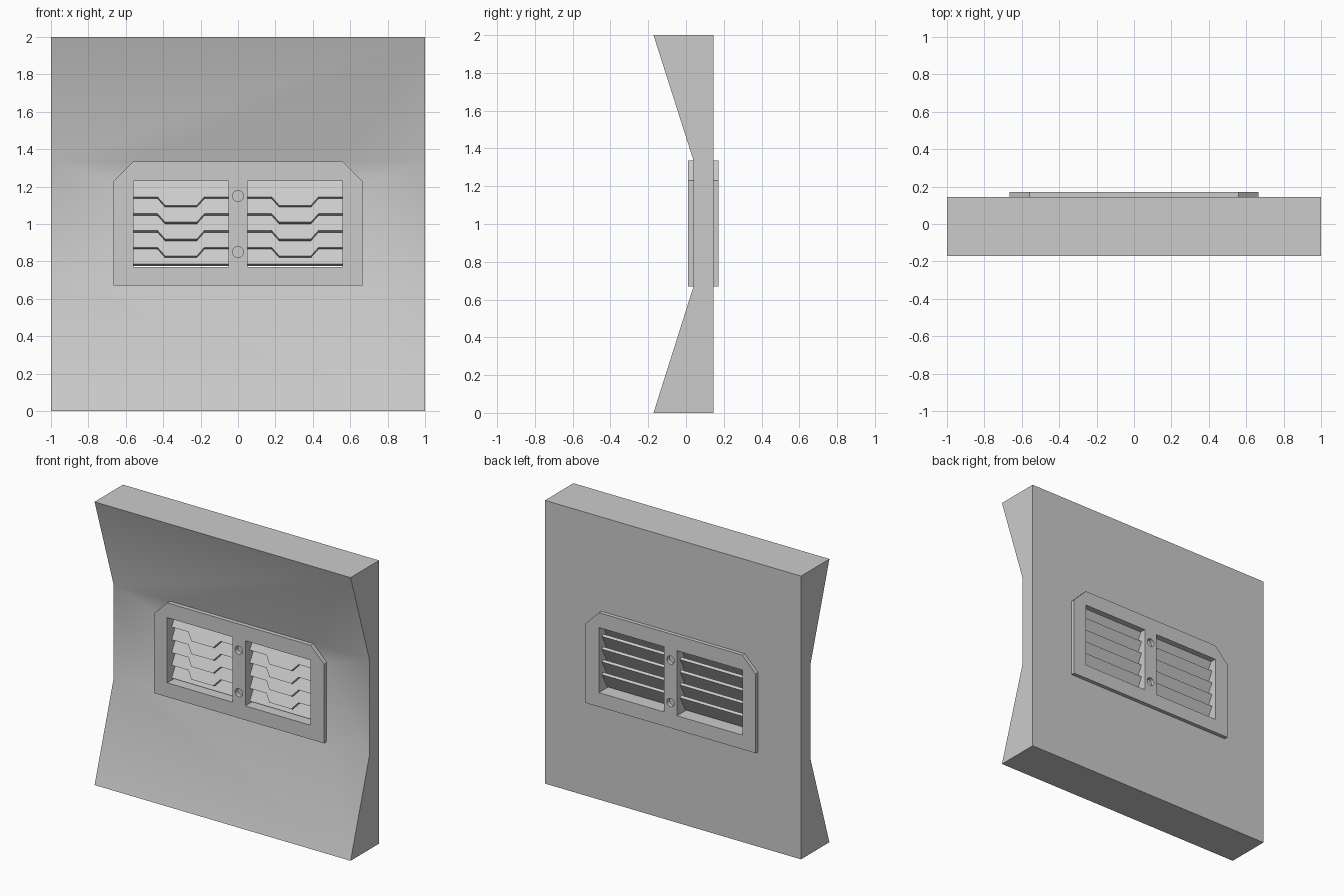
import bpy, bmesh, math
from mathutils import Vector

cube = bpy.data.objects.get("Cube")
if cube:
    bpy.data.objects.remove(cube, do_unlink=True)

grey = bpy.data.materials.new("plain_grey")
grey.use_nodes = True
COLOUR = (0.6, 0.6, 0.6, 1)
grey.diffuse_color = COLOUR
grey.node_tree.nodes["Principled BSDF"].inputs["Base Color"].default_value = COLOUR

LOW, SHOULDER, HIGH = 0.67, 1.23, 1.335      # frame heights
WIDE, NARROW = 0.665, 0.56                   # frame half widths
RIM, WAIST, BACK = -0.172, 0.04, 0.145       # slab depths
FRAME_FRONT, FRAME_BACK = 0.01, 0.172


def add_object(name, bm, smooth=False):
    bmesh.ops.recalc_face_normals(bm, faces=bm.faces)
    mesh = bpy.data.meshes.new(name)
    bm.to_mesh(mesh)
    bm.free()
    obj = bpy.data.objects.new(name, mesh)
    bpy.context.collection.objects.link(obj)
    mesh.materials.append(grey)
    if smooth:
        bpy.ops.object.select_all(action='DESELECT')
        obj.select_set(True)
        bpy.context.view_layer.objects.active = obj
        bpy.ops.object.shade_smooth_by_angle(angle=math.radians(30))
    return obj


# Slab with a tapering front and an opening for the frame
def build_slab():
    bm = bmesh.new()
    cache = {}

    def vert(x, z, y):
        key = (x, z, y)
        if key not in cache:
            cache[key] = bm.verts.new((x, y, z))
        return cache[key]

    def front_y(z):
        return RIM if z in (0, 2) else WAIST

    top = [(-1, 2), (1, 2), (1, HIGH), (NARROW, HIGH), (-NARROW, HIGH), (-1, HIGH)]
    bottom = [(-1, 0), (1, 0), (1, LOW), (WIDE, LOW), (-WIDE, LOW), (-1, LOW)]
    right = [(1, HIGH), (1, LOW), (WIDE, LOW), (WIDE, SHOULDER), (NARROW, HIGH)]
    left = [(-x, z) for x, z in right]
    for face in (top, bottom, right, left):
        bm.faces.new([vert(x, z, front_y(z)) for x, z in face])
        bm.faces.new([vert(x, z, BACK) for x, z in face])
    rim = [(-1, 0), (1, 0), (1, LOW), (1, HIGH), (1, 2), (-1, 2), (-1, HIGH), (-1, LOW)]
    hole = [(-WIDE, LOW), (WIDE, LOW), (WIDE, SHOULDER), (NARROW, HIGH),
            (-NARROW, HIGH), (-WIDE, SHOULDER)]
    for loop in (rim, hole):
        for a, b in zip(loop, loop[1:] + loop[:1]):
            bm.faces.new([vert(*a, front_y(a[1])), vert(*b, front_y(b[1])),
                          vert(*b, BACK), vert(*a, BACK)])
    add_object("wall_slab", bm, smooth=True)


# Frame cut by two windows and two round screw holes
def build_frame():
    outline = [(-WIDE, LOW), (WIDE, LOW), (WIDE, SHOULDER), (NARROW, HIGH),
               (-NARROW, HIGH), (-WIDE, SHOULDER)]
    loops = [outline]
    for s in (-1, 1):
        loops.append([(s * 0.05, 0.77), (s * NARROW, 0.77), (s * NARROW, SHOULDER), (s * 0.05, SHOULDER)])
    for z in SCREWS:
        loops.append([(0.029 * math.cos(i * math.tau / 24), z + 0.029 * math.sin(i * math.tau / 24))
                      for i in range(24)])
    curve = bpy.data.curves.new("frame_outline", 'CURVE')
    curve.dimensions = '2D'
    curve.fill_mode = 'BOTH'
    curve.extrude = (FRAME_BACK - FRAME_FRONT) / 2
    for loop in loops:
        spline = curve.splines.new('POLY')
        spline.points.add(len(loop) - 1)
        for p, (x, z) in zip(spline.points, loop):
            p.co = (x, z, 0, 1)
        spline.use_cyclic_u = True
    temp = bpy.data.objects.new("frame_outline", curve)
    bpy.context.collection.objects.link(temp)
    bpy.context.view_layer.update()
    flat = temp.evaluated_get(bpy.context.evaluated_depsgraph_get()).to_mesh()
    bm = bmesh.new()
    bm.from_mesh(flat)
    bpy.data.objects.remove(temp, do_unlink=True)
    bmesh.ops.remove_doubles(bm, verts=bm.verts, dist=0.0005)
    for v in bm.verts:
        x, z, depth = v.co
        v.co = (x, (FRAME_FRONT + FRAME_BACK) / 2 + depth, z)
    for f in bm.faces:
        f.smooth = False
    add_object("vent_frame", bm, smooth=True)


# Sunken screw heads filling the round holes
def build_screw(name, z):
    bm = bmesh.new()
    bmesh.ops.create_cone(bm, cap_ends=True, segments=24, radius1=0.03, radius2=0.03,
                          depth=BACK - WAIST)
    for v in bm.verts:
        x, y, d = v.co
        v.co = (x, (WAIST + BACK) / 2 + d, z + y)
    add_object(name, bm, smooth=True)


# Tilted louvre slat, its lower edge dipping in the middle
def build_slat(name, centre, z, dip):
    tilt = math.radians(29)
    up = Vector((0, math.sin(tilt), math.cos(tilt)))
    inward = Vector((0, math.cos(tilt), -math.sin(tilt))) * 0.02
    drop = -0.045 / math.cos(tilt) if dip else 0
    half = 0.257
    profile = [(-half, 0.125), (-half, 0)]
    if dip:
        profile += [(-0.125, 0), (-0.085, drop), (0.085, drop), (0.125, 0)]
    profile += [(half, 0), (half, 0.125)]
    bm = bmesh.new()
    origin = Vector((centre, 0.06, z))
    front = [bm.verts.new(origin + Vector((x, 0, 0)) + up * h) for x, h in profile]
    face = bm.faces.new(front)
    out = bmesh.ops.extrude_face_region(bm, geom=[face], use_keep_orig=True)
    moved = [g for g in out["geom"] if isinstance(g, bmesh.types.BMVert)]
    bmesh.ops.translate(bm, verts=moved, vec=inward)
    add_object(name, bm)


SCREWS = (0.85, 1.15)
build_slab()
build_frame()
for label, z in zip(("lower_screw", "upper_screw"), SCREWS):
    build_screw(label, z)
for side, s in (("left", 1), ("right", -1)):
    for i in range(5):
        build_slat(f"{side}_slat_{i + 1}", s * 0.305, 1.145 - 0.09 * i, i < 4)
